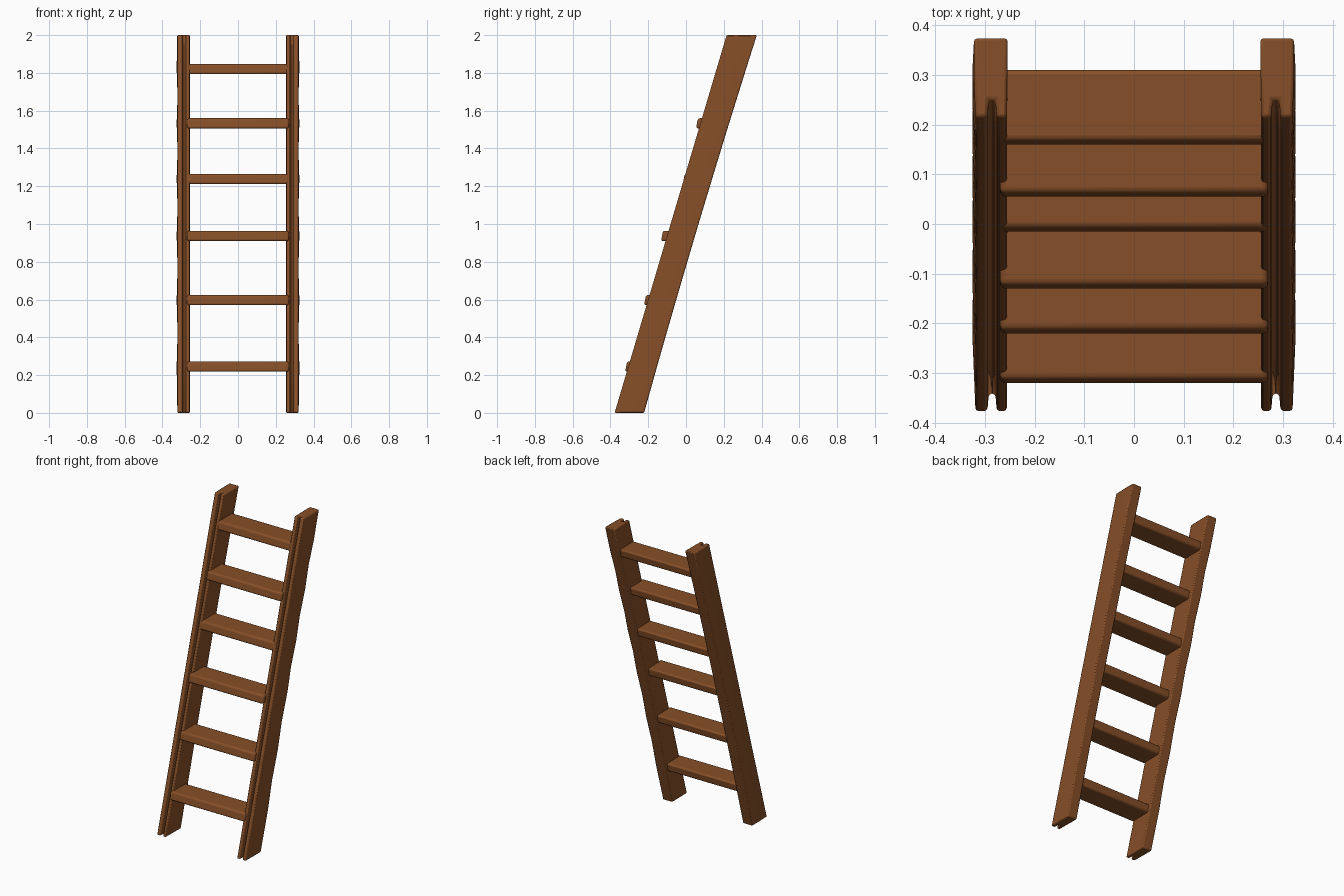
import bpy, bmesh

if "Cube" in bpy.data.objects:
    bpy.data.objects.remove(bpy.data.objects["Cube"])

wood = bpy.data.materials.new("brown_wood")
wood.diffuse_color = (0.24, 0.078, 0.021, 1)
wood.use_nodes = True
wood.node_tree.nodes["Principled BSDF"].inputs["Base Color"].default_value = wood.diffuse_color

# rung list: centre height, front edge y
RUNGS = [(0.245, -0.32), (0.597, -0.22), (0.937, -0.13),
         (1.238, -0.015), (1.533, 0.055), (1.82, 0.16)]


def loft(name, sections, bevel, segments):
    """Skin a list of equal-length point rings, cap the ends, round the edges."""
    bm = bmesh.new()
    rings = [[bm.verts.new(p) for p in s] for s in sections]
    n = len(rings[0])
    for a, b in zip(rings, rings[1:]):
        for i in range(n):
            j = (i + 1) % n
            bm.faces.new((a[i], a[j], b[j], b[i]))
    bm.faces.new(rings[0][::-1])
    bm.faces.new(rings[-1])
    bmesh.ops.recalc_face_normals(bm, faces=bm.faces)
    me = bpy.data.meshes.new(name)
    bm.to_mesh(me)
    bm.free()
    me.materials.append(wood)
    ob = bpy.data.objects.new(name, me)
    bpy.context.collection.objects.link(ob)
    bv = ob.modifiers.new("rounded_edges", 'BEVEL')
    bv.width = bevel
    bv.segments = segments
    bv.limit_method = 'ANGLE'
    bv.angle_limit = 0.7
    bpy.ops.object.select_all(action='DESELECT')
    ob.select_set(True)
    bpy.context.view_layer.objects.active = ob
    bpy.ops.object.shade_smooth_by_angle(angle=0.7)
    return ob


# leaning side rail section with a groove along the front face
def rail_section(z, side, bulge):
    f = -0.378 + 0.2965 * z
    b = -0.222 + 0.2985 * z - 0.01 * (1 - (z - 1) ** 2)
    o = 0.319 + bulge
    pts = [(0.256, f), (0.276, f), (0.279, f + 0.035), (0.292, f + 0.035),
           (0.295, f), (0.319, f), (o, (f + b) / 2), (o, b), (0.254, b)]
    return [(side * x, y, z) for x, y in pts]


levels = [(0, 0.002)]
for i, (z, _) in enumerate(RUNGS):
    levels.append((z, 0.006))
    nxt = RUNGS[i + 1][0] if i < 5 else 2.18
    levels.append(((z + nxt) / 2, 0.001))
levels[-1] = (2.0, 0.003)

for name, side in (("left_rail", -1), ("right_rail", 1)):
    loft(name, [rail_section(z, side, b) for z, b in levels], 0.006, 2)

# flat treads set between the rails, their front edge poking out
for i, (z, y) in enumerate(RUNGS):
    h = 0.027
    prof = [(y - 0.002, z - h), (y + 0.008, z + h),
            (y + 0.152, z + h), (y + 0.142, z - h)]
    loft("rung_%d" % (i + 1), [[(x, py, pz) for py, pz in prof] for x in (-0.27, 0.27)],
         0.011, 3)
